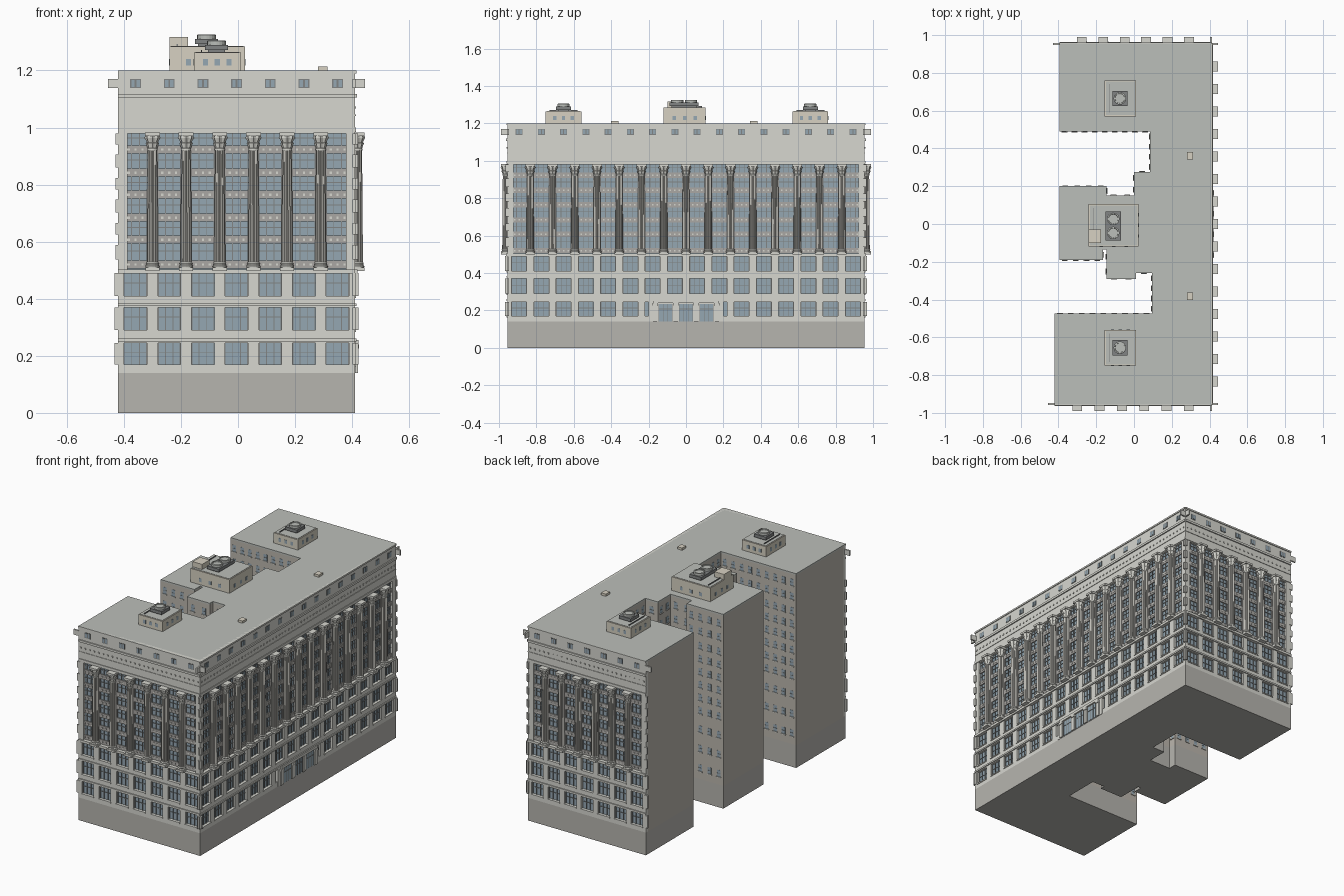
import bpy, bmesh
from math import sin, cos, pi

COL = {
    "stone": (0.68, 0.68, 0.63, 1), "dark_stone": (0.40, 0.39, 0.37, 1), "brick": (0.50, 0.47, 0.42, 1),
    "glass": (0.30, 0.39, 0.45, 1), "metal": (0.22, 0.23, 0.23, 1), "roof": (0.50, 0.52, 0.49, 1),
    "shaft": (0.52, 0.51, 0.47, 1), "cream": (0.68, 0.64, 0.54, 1), "base": (0.47, 0.46, 0.43, 1)}
parts = {}   # part name -> (bmesh, colour)


def part(name, colour):
    if name not in parts:
        parts[name] = (bmesh.new(), colour)
    return parts[name][0]


def box(bm, x0, x1, y0, y1, z0, z1):
    v = [bm.verts.new((x, y, z)) for z in (z0, z1) for x, y in ((x0, y0), (x1, y0), (x1, y1), (x0, y1))]
    for f in ((3, 2, 1, 0), (4, 5, 6, 7), (0, 1, 5, 4), (1, 2, 6, 5), (2, 3, 7, 6), (3, 0, 4, 7)):
        bm.faces.new([v[i] for i in f])


def lathe(bm, cx, cy, rings, n=16):
    # rings of (z, radius, flute depth)
    loops = []
    for z, r, d in rings:
        loops.append([bm.verts.new((cx + (r - d * (i % 2)) * cos(2 * pi * i / n),
                                    cy + (r - d * (i % 2)) * sin(2 * pi * i / n), z)) for i in range(n)])
    for a, b in zip(loops, loops[1:]):
        for i in range(n):
            j = (i + 1) % n
            bm.faces.new((a[i], a[j], b[j], b[i]))
    bm.faces.new(loops[0][::-1])
    bm.faces.new(loops[-1])


def prism(bm, pts, z0, z1):
    n = len(pts)
    a = [bm.verts.new((x, y, z0)) for x, y in pts]
    b = [bm.verts.new((x, y, z1)) for x, y in pts]
    bm.faces.new(a[::-1])
    bm.faces.new(b)
    for i in range(n):
        j = (i + 1) % n
        bm.faces.new((a[i], a[j], b[j], b[i]))


class Wall:
    """Local wall frame: u along the wall, d outward from it."""
    def __init__(self, cx, cy, u, n):
        self.c, self.u, self.n = (cx, cy), u, n

    def at(self, u, d):
        return tuple(self.c[k] + self.u[k] * u + self.n[k] * d for k in (0, 1))

    def box(self, bm, u0, u1, d0, d1, z0, z1):
        (xa, ya), (xb, yb) = self.at(u0, d0), self.at(u1, d1)
        box(bm, min(xa, xb), max(xa, xb), min(ya, yb), max(ya, yb), z0, z1)


# E-shaped footprint, counter-clockwise; the inner body leaves room for the facade layers
def footprint(i):
    return [(0.41 - i, -0.955 + i), (0.41 - i, 0.955 - i), (-0.395, 0.955 - i), (-0.395, 0.49), (0.085, 0.49),
            (0.085, 0.275), (0, 0.275), (0, 0.15), (-0.145, 0.15), (-0.145, 0.2), (-0.395, 0.2),
            (-0.395, -0.19), (-0.165, -0.19), (-0.165, -0.135), (-0.145, -0.135), (-0.145, -0.29), (0.01, -0.29),
            (0.01, -0.26), (0.095, -0.26), (0.095, -0.475), (-0.42, -0.475), (-0.42, -0.955 + i)]


R = 0.018
prism(part("foundation", "base"), footprint(0), 0, 0.14)
prism(part("body", "brick"), footprint(R), 0.14, 1.19)
prism(part("roof", "roof"), footprint(0), 1.19, 1.2)

ROWS = ((0.17, 0.245), (0.29, 0.37), (0.41, 0.49))
SPANS = (0.52, 0.607, 0.684, 0.765, 0.842, 0.923, 0.998)


def window(w, u, h, z0, z1):
    bm = part("window_frames", "metal")
    for m in (-h + 0.002, -h / 3, h / 3, h - 0.002):
        w.box(bm, u + m - 0.0015, u + m + 0.0015, -R, -0.010, z0, z1)
    zt = z0 + (z1 - z0) * 0.55
    w.box(bm, u - h, u + h, -R, -0.011, zt, zt + 0.003)


def facade(w, L, n, p, door=False):
    stone, half, e = part("facade_stone", "stone"), n * p / 2, L / 2
    w.box(part("glazing", "glass"), -e + 0.01, e - 0.01, -R, -0.0145, 0.15, 0.985)
    # belts, mouldings and entablature
    for z0, z1, d in ((0.14, 0.17, 0), (0.245, 0.29, 0), (0.37, 0.41, 0), (0.49, 0.5, 0), (0.25, 0.26, 0.006),
                      (0.375, 0.384, 0.006), (0.488, 0.503, 0.008), (0.98, 1.2, 0), (0.985, 1.0, 0.004),
                      (1.04, 1.045, 0.003), (1.105, 1.118, 0.007), (1.19, 1.2, 0.005)):
        w.box(stone, -e, e, -R, d, z0, z1)
    k = int(L / 0.03)
    for i in range(k):
        u = -e + (i + 0.5) * L / k
        w.box(stone, u - 0.004, u + 0.004, 0, 0.004, 1.066, 1.074)
    # corner piers with projecting blocks
    for s in (-1, 1):
        for a, z0, z1 in ((half - p / 2 + 0.04, 0.14, 0.5), (half - 0.03, 0.5, 0.985)):
            w.box(stone, min(s * a, s * e), max(s * a, s * e), -R, 0, z0, z1)
        blocks = [(0.012, *r) for r in ROWS] + [(0.01, a + 0.018, b - 0.018) for a, b in zip(SPANS, SPANS[1:])]
        for q, z0, z1 in blocks + [(0.035, 1.138, 1.17)]:
            w.box(stone, min(s * (e - 0.01), s * (e + q)), max(s * (e - 0.01), s * (e + q)), -0.008, 0.002, z0, z1)
    # piers and columns between bays
    for i in range(1, n):
        u = -half + i * p
        w.box(stone, u - p / 2 + 0.04, u + p / 2 - 0.04, -R, 0, 0.14, 0.5)
        w.box(part("colonnade_piers", "dark_stone"), u - 0.018, u + 0.018, -R, -0.006, 0.5, 0.985)
        cx, cy = w.at(u, 0.008)
        lathe(part("column_shafts", "shaft"), cx, cy, ((0.525, 0.0195, 0.003), (0.70, 0.019, 0.003),
                                                       (0.925, 0.0165, 0.003)), 24)
        cap = part("column_capitals", "stone")
        lathe(cap, cx, cy, ((0.92, 0.018, 0), (0.926, 0.018, 0), (0.928, 0.017, 0.001), (0.946, 0.024, 0.005),
                            (0.948, 0.019, 0.001), (0.964, 0.028, 0.007), (0.972, 0.025, 0.002)))
        w.box(cap, u - 0.026, u + 0.026, -0.016, 0.034, 0.970, 0.982)
        base = part("column_bases", "stone")
        lathe(base, cx, cy, ((0.508, 0.024, 0), (0.514, 0.025, 0), (0.519, 0.021, 0), (0.524, 0.023, 0),
                             (0.529, 0.019, 0)))
        w.box(base, u - 0.025, u + 0.025, -R, 0.033, 0.498, 0.51)
    # bays
    for i in range(n):
        u = -half + (i + 0.5) * p
        for k, (z0, z1) in enumerate(ROWS):
            if not (door and k == 0 and abs(u) < 0.2):
                window(w, u, 0.04, z0, z1)
                w.box(stone, u - 0.042, u + 0.042, 0, 0.004, z0 - 0.007, z0)
        h = p / 2 - 0.018
        for z, zn in zip(SPANS, SPANS[1:]):
            w.box(part("spandrels", "dark_stone"), u - h, u + h, -R, -0.008, z - 0.014, z + 0.014)
            for m in (-0.024, 0, 0.024):
                w.box(part("rosettes", "stone"), u + m - 0.004, u + m + 0.004, -0.01, -0.005, z - 0.004, z + 0.004)
            window(w, u, h, z + 0.014, min(zn - 0.014, 0.982))
        # attic windows
        w.box(part("attic_frames", "metal"), u - 0.019, u + 0.019, -0.004, 0.002, 1.138, 1.171)
        for m in (-0.009, 0.009):
            w.box(part("attic_glass", "glass"), u + m - 0.006, u + m + 0.006, 0, 0.003, 1.142, 1.167)


front = Wall(-0.005, -0.955, (1, 0), (0, -1))
back = Wall(0.0075, 0.955, (1, 0), (0, 1))
right = Wall(0.41, 0, (0, 1), (1, 0))
facade(front, 0.83, 7, 0.118)
facade(back, 0.805, 7, 0.1135)
facade(right, 1.91, 16, 0.119, True)

# entrance with three doors
ent = part("entrance_surround", "stone")
right.box(ent, -0.2, 0.2, -R, 0.002, 0.14, 0.25)
right.box(ent, -0.175, 0.175, 0, 0.012, 0.24, 0.256)
for u in (-0.165, -0.055, 0.055, 0.165):
    right.box(ent, u - 0.011, u + 0.011, 0, 0.01, 0.14, 0.24)
    right.box(ent, u - 0.014, u + 0.014, 0, 0.014, 0.225, 0.24)
for u in (-0.11, 0, 0.11):
    right.box(part("doors", "glass"), u - 0.036, u + 0.036, 0, 0.004, 0.142, 0.235)
    for m in (-0.036, -0.012, 0.012, 0.036):
        right.box(part("door_frames", "metal"), u + m - 0.002, u + m + 0.002, 0, 0.006, 0.142, 0.235)
    right.box(part("door_frames", "metal"), u - 0.036, u + 0.036, 0, 0.006, 0.205, 0.209)

# light-court windows on every inner wall
pts = footprint(0)
for i, (a, b) in enumerate(zip(pts, pts[1:] + pts[:1])):
    L = abs(b[0] - a[0]) + abs(b[1] - a[1])
    t = ((b[0] - a[0]) / L, (b[1] - a[1]) / L)
    if i < 3 or i in (10, 20, 21) or L < 0.05:
        continue
    w = Wall((a[0] + b[0]) / 2, (a[1] + b[1]) / 2, t, (t[1], -t[0]))
    n = max(1, int(L / 0.052))
    for k in range(n):
        u = -L / 2 + (k + 0.5) * L / n
        for z in (0.21, 0.33, 0.45, 0.565, 0.645, 0.725, 0.805, 0.885, 0.965, 1.055, 1.14):
            w.box(part("court_windows", "glass"), u - 0.012, u + 0.012, -0.004, 0.001, z - 0.02, z + 0.02)
            w.box(part("court_frames", "metal"), u - 0.012, u + 0.012, -0.004, 0.002, z - 0.0015, z + 0.0015)
            w.box(part("court_sills", "stone"), u - 0.015, u + 0.015, -0.004, 0.005, z - 0.025, z - 0.02)


# rooftop penthouses with cooling fans
def penthouse(x0, x1, y0, y1, z, fx, fys, zf):
    box(part("penthouses", "cream"), x0, x1, y0, y1, 1.2, z)
    box(part("penthouse_roofs", "roof"), x0 + 0.006, x1 - 0.006, y0 + 0.006, y1 - 0.006, z, z + 0.002)
    box(part("fan_housings", "metal"), fx - 0.04, fx + 0.04, fys[0] - 0.04, fys[-1] + 0.04, z + 0.008, zf - 0.015)
    box(part("fan_housings", "metal"), fx - 0.03, fx + 0.03, fys[0] - 0.03, fys[-1] + 0.03, z, z + 0.01)
    box(part("roof_pipes", "metal"), x0 + 0.025, x0 + 0.029, y0 + 0.02, y1 - 0.02, z, z + 0.008)
    for y in fys:
        lathe(part("fans", "roof"), fx, y, ((zf - 0.015, 0.033, 0), (zf - 0.002, 0.033, 0), (zf, 0.03, 0),
                                            (zf, 0.026, 0), (zf - 0.006, 0.025, 0)), 20)
    bm = part("penthouse_windows", "glass")
    for k in (0.25, 0.5, 0.75):
        x, y = x0 + k * (x1 - x0), y0 + k * (y1 - y0)
        box(bm, x - 0.009, x + 0.009, y0 - 0.001, y1 + 0.001, 1.218, 1.24)
        box(bm, x0 - 0.001, x1 + 0.001, y - 0.009, y + 0.009, 1.218, 1.24)


penthouse(-0.155, 0.01, 0.57, 0.76, 1.263, -0.075, (0.665,), 1.305)
penthouse(-0.155, 0.01, -0.75, -0.56, 1.263, -0.075, (-0.655,), 1.305)
penthouse(-0.24, 0.025, -0.12, 0.105, 1.284, -0.11, (-0.047, 0.027), 1.326)
box(part("stair_hut", "cream"), -0.24, -0.175, -0.1, -0.028, 1.28, 1.318)
for y in (0.362, -0.382):
    box(part("roof_hatches", "cream"), 0.28, 0.313, y - 0.02, y + 0.02, 1.2, 1.214)

# turn the collected parts into objects
mats = {}
for c, rgba in COL.items():
    mats[c] = bpy.data.materials.new(c)
    mats[c].diffuse_color = rgba
for name, (bm, c) in parts.items():
    me = bpy.data.meshes.new(name)
    bm.to_mesh(me)
    bm.free()
    me.materials.append(mats[c])
    bpy.context.collection.objects.link(bpy.data.objects.new(name, me))
